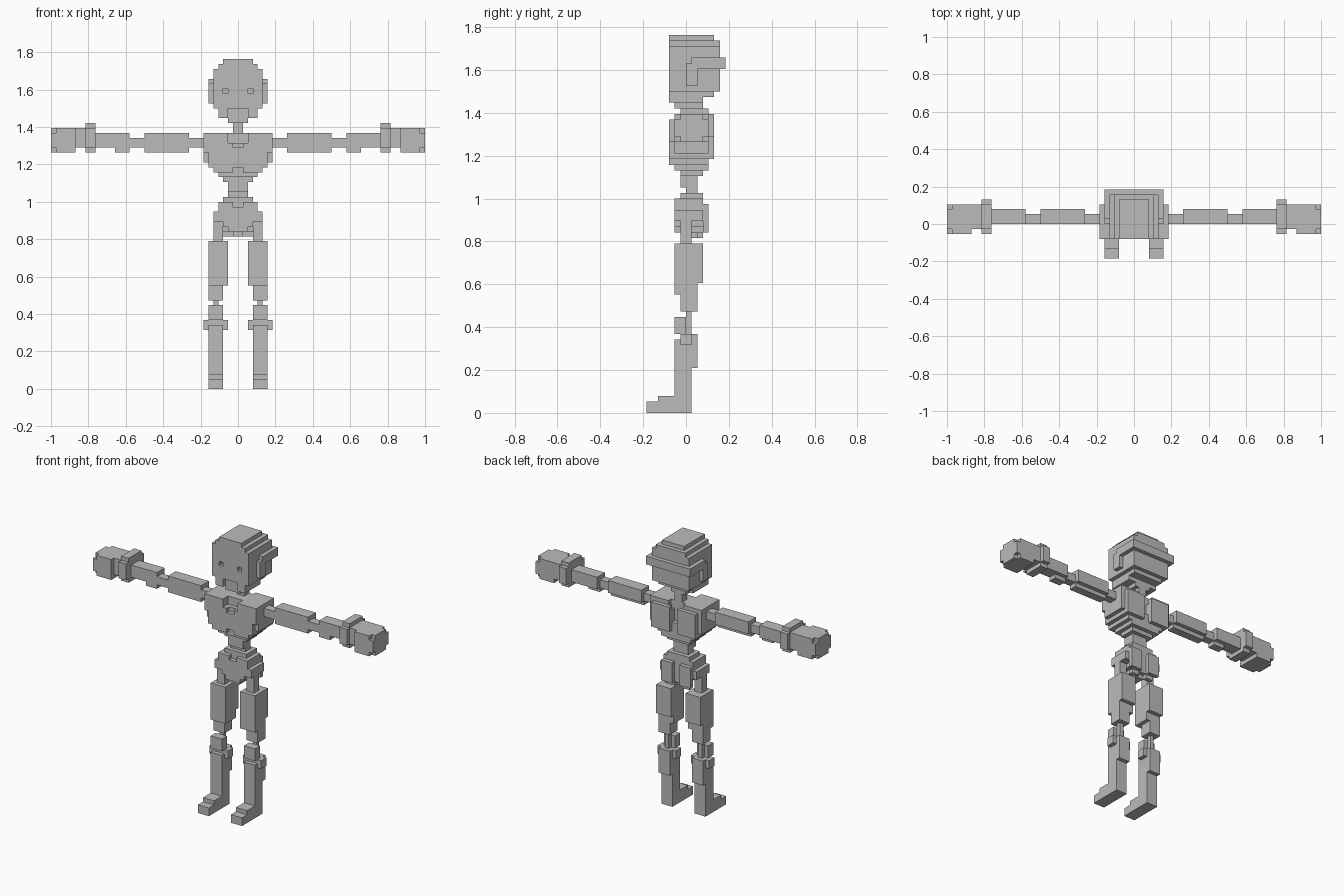
import bpy, bmesh

if "Cube" in bpy.data.objects:
    bpy.data.objects.remove(bpy.data.objects["Cube"])

U = 2 / 76  # edge length of one cube

grey = bpy.data.materials.new("plain_grey")
grey.diffuse_color = (0.5, 0.5, 0.5, 1)
grey.use_nodes = True
grey.node_tree.nodes["Principled BSDF"].inputs["Base Color"].default_value = grey.diffuse_color

SIDES = {
    (1, 0, 0): [(1, 0, 0), (1, 1, 0), (1, 1, 1), (1, 0, 1)],
    (-1, 0, 0): [(0, 0, 0), (0, 0, 1), (0, 1, 1), (0, 1, 0)],
    (0, 1, 0): [(0, 1, 0), (0, 1, 1), (1, 1, 1), (1, 1, 0)],
    (0, -1, 0): [(0, 0, 0), (1, 0, 0), (1, 0, 1), (0, 0, 1)],
    (0, 0, 1): [(0, 0, 1), (1, 0, 1), (1, 1, 1), (0, 1, 1)],
    (0, 0, -1): [(0, 0, 0), (0, 1, 0), (1, 1, 0), (1, 0, 0)],
}


def cells(boxes):
    """Grid cells inside boxes (x0, x1, y0, y1, z0, z1)."""
    return {(x, y, z) for a, b, c, d, e, f in boxes
            for x in range(a, b) for y in range(c, d) for z in range(e, f)}


def part(name, boxes, cuts=()):
    """Block part: union of boxes minus cuts, mirrored in x, outer faces only."""
    half = cells(boxes) - cells(cuts)
    solid = half | {(-1 - x, y, z) for x, y, z in half}
    bm = bmesh.new()
    verts = {}
    for x, y, z in sorted(solid):
        for (dx, dy, dz), corners in SIDES.items():
            if (x + dx, y + dy, z + dz) in solid:
                continue
            face = []
            for i, j, k in corners:
                p = (x + i, y + j, z + k)
                if p not in verts:
                    verts[p] = bm.verts.new([c * U for c in p])
                face.append(verts[p])
            bm.faces.new(face)
    bmesh.ops.dissolve_limit(bm, angle_limit=0.01, verts=bm.verts[:], edges=bm.edges[:])
    mesh = bpy.data.meshes.new(name)
    bm.to_mesh(mesh)
    bm.free()
    mesh.materials.append(grey)
    obj = bpy.data.objects.new(name, mesh)
    bpy.context.collection.objects.link(obj)


# Head with stepped crown, sunken eyes and mouth
part("head", [
    (0, 3, -3, 5, 66, 67), (0, 4, -3, 6, 65, 66), (0, 5, -3, 6, 57, 65),
    (0, 4, -3, 5, 56, 57), (0, 4, -3, 3, 55, 56), (0, 2, -2, 3, 54, 55),
], cuts=[(2, 3, -3, -2, 60, 61), (0, 2, -3, -2, 55, 57)])

# Band around the back of the head, and ears
part("head_band", [(5, 6, 1, 7, 61, 63), (0, 6, 6, 7, 61, 63)])
part("ears", [(5, 6, 0, 2, 58, 61), (5, 6, 0, 1, 61, 62)])

part("neck", [(0, 1, 1, 3, 52, 54)])

# Chest tapering down in steps, with collar notches and shoulder blades
part("chest", [
    (0, 7, -3, 4, 48, 52), (0, 7, -2, 4, 46, 48), (0, 6, -3, 4, 46, 48),
    (0, 6, -3, 4, 45, 46), (0, 5, -3, 4, 44, 45), (0, 4, -2, 4, 43, 44),
    (0, 3, -1, 3, 42, 43), (1, 6, 4, 5, 45, 51),
], cuts=[
    (0, 2, -3, -1, 50, 52), (0, 1, -3, -2, 49, 50),
    (0, 2, 3, 4, 50, 52), (0, 1, 3, 4, 47, 50),
    (0, 1, -3, -2, 44, 45),
])

part("waist", [(0, 2, -1, 2, 40, 42), (0, 2, 0, 2, 39, 40)])

# Hips with a stepped top and rear blocks
part("hips", [
    (0, 3, -1, 3, 38, 39), (0, 4, -2, 3, 36, 38), (0, 5, -2, 3, 34, 36),
    (0, 3, -2, 3, 33, 34), (0, 2, -2, 3, 32, 33), (0, 1, -1, 2, 31, 32),
    (1, 4, 3, 4, 32, 37), (1, 3, 2, 3, 31, 32),
], cuts=[(0, 1, -2, -1, 37, 38)])

# Arms
part("shoulder_joints", [(7, 10, 0, 2, 49, 51)])
part("upper_arms", [(10, 19, 0, 3, 49, 52), (10, 19, 0, 2, 48, 49)])
part("elbow_joints", [(19, 22, 0, 2, 49, 51)])
part("forearms", [(22, 29, 0, 3, 49, 52), (22, 25, 0, 2, 48, 49)])
part("cuffs", [(29, 31, -1, 4, 48, 54), (29, 31, -2, 5, 49, 53)])
part("hands", [(31, 33, -1, 4, 49, 53), (33, 38, -2, 4, 48, 53)], cuts=[
    (37, 38, y, y + 1, z, z + 1) for y in (-2, 3) for z in (48, 52)
])

# Legs
part("hip_joints", [(3, 5, -1, 1, 30, 34)])
part("thighs", [
    (2, 6, -2, 3, 23, 30), (2, 6, -2, 2, 21, 23), (3, 6, -1, 2, 18, 21),
])
part("knee_joints", [(4, 5, 0, 1, 13, 18)])
part("kneecaps", [(3, 6, -2, 0, 14, 17)])
part("shin_collars", [(2, 7, -1, 1, 12, 14)])
part("shins", [(3, 6, -2, 1, 3, 13), (3, 6, 1, 2, 8, 14)])
part("feet", [(3, 6, -7, 1, 0, 2), (3, 6, -5, 1, 2, 3)])
